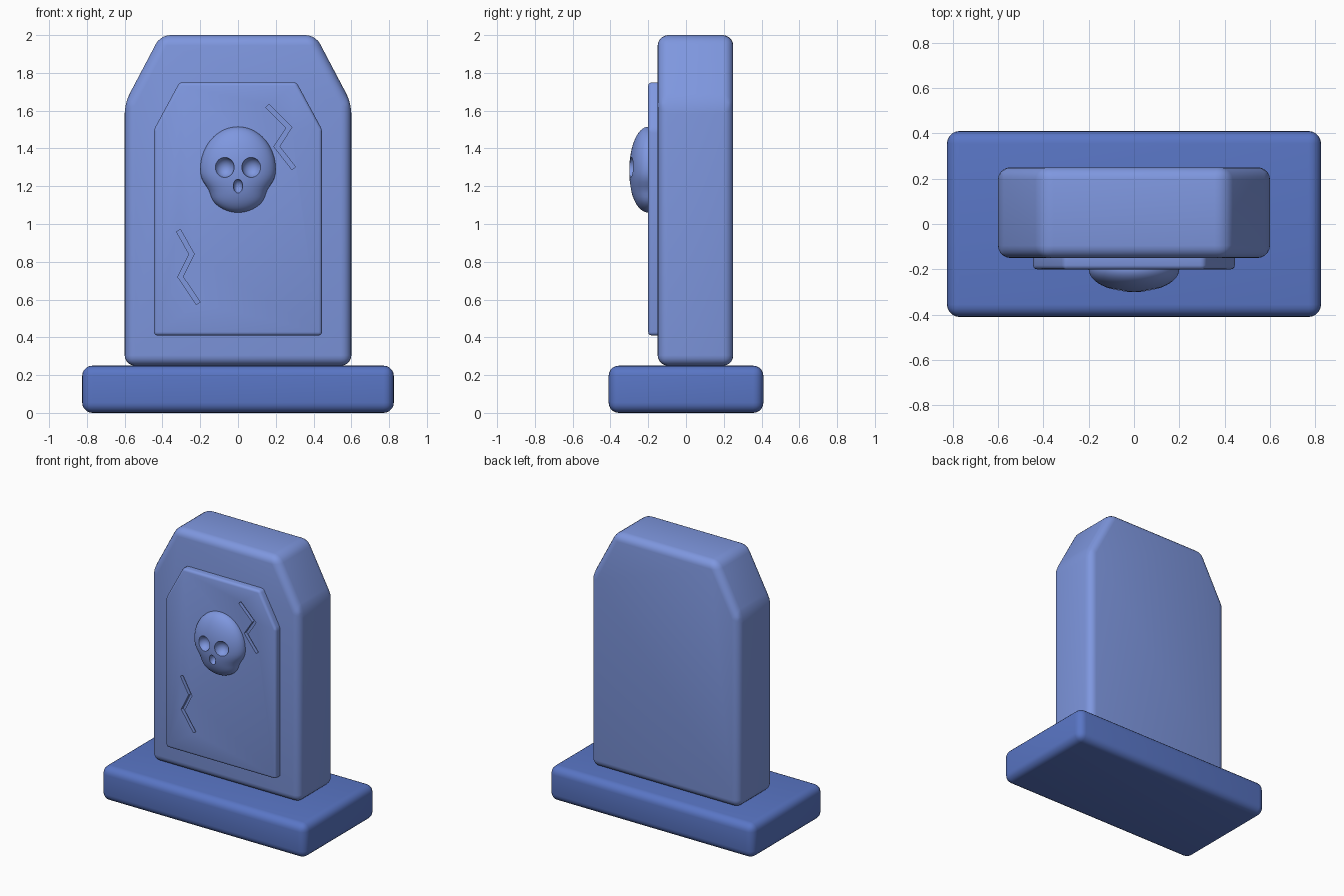
import bpy, bmesh, math
from mathutils import Vector

if "Cube" in bpy.data.objects:
    bpy.data.objects.remove(bpy.data.objects["Cube"], do_unlink=True)


def material(name, rgb):
    m = bpy.data.materials.new(name)
    m.use_nodes = True
    color = (*rgb, 1)
    m.diffuse_color = color
    m.node_tree.nodes["Principled BSDF"].inputs["Base Color"].default_value = color
    return m


stone = material("light blue stone", (0.21, 0.31, 0.74))
plinth = material("deep blue stone", (0.10, 0.18, 0.56))


def finish(name, bm, mat=None):
    bmesh.ops.recalc_face_normals(bm, faces=bm.faces)
    mesh = bpy.data.meshes.new(name)
    bm.to_mesh(mesh)
    bm.free()
    obj = bpy.data.objects.new(name, mesh)
    bpy.context.collection.objects.link(obj)
    if mat:
        mesh.materials.append(mat)
    return obj


def activate(obj):
    bpy.ops.object.select_all(action='DESELECT')
    obj.select_set(True)
    bpy.context.view_layer.objects.active = obj


def smooth(obj, degrees=40):
    activate(obj)
    bpy.ops.object.shade_smooth_by_angle(angle=math.radians(degrees))


def prism(name, outline, y0, y1, mat=None):
    """Extrude an x-z outline from y0 to y1."""
    bm = bmesh.new()
    face = bm.faces.new([bm.verts.new((x, y0, z)) for x, z in outline])
    ext = bmesh.ops.extrude_face_region(bm, geom=[face])
    verts = [v for v in ext["geom"] if isinstance(v, bmesh.types.BMVert)]
    bmesh.ops.translate(bm, verts=verts, vec=(0, y1 - y0, 0))
    return finish(name, bm, mat)


def mirrored(half):
    return half + [(-x, z) for x, z in reversed(half)]


def bevel(obj, width, segments=5):
    mod = obj.modifiers.new("rounded edges", 'BEVEL')
    mod.width, mod.segments = width, segments
    mod.limit_method, mod.angle_limit = 'ANGLE', math.radians(15)
    activate(obj)
    bpy.ops.object.modifier_apply(modifier=mod.name)


def carve(obj, cutters):
    for cutter in cutters:
        cutter.hide_render = True
        mod = obj.modifiers.new("carve", 'BOOLEAN')
        mod.operation, mod.solver, mod.object = 'DIFFERENCE', 'EXACT', cutter
        activate(obj)
        bpy.ops.object.modifier_apply(modifier=mod.name)
        bpy.data.objects.remove(cutter, do_unlink=True)


def ellipsoid(center, radii, segments=24, rings=16):
    bm = bmesh.new()
    bmesh.ops.create_uvsphere(bm, u_segments=segments, v_segments=rings, radius=1)
    for v in bm.verts:
        v.co = Vector(c + r * p for c, r, p in zip(center, radii, v.co))
    return bm


def crack(points, half_width=0.012):
    """Zigzag strip with mitred corners, used to cut a groove."""
    pts = [Vector(p) for p in points]
    left, right = [], []
    for i, p in enumerate(pts):
        a, b = pts[max(i - 1, 0)], pts[min(i + 1, len(pts) - 1)]
        d1 = (p - a).normalized() if i else (b - p).normalized()
        d2 = (b - p).normalized() if b != p else d1
        n1, n2 = Vector((-d1.y, d1.x)), Vector((-d2.y, d2.x))
        n = (n1 + n2).normalized()
        off = n * (half_width / n.dot(n1))
        left.append(p + off)
        right.append(p - off)
    return prism("crack_cutter", left + right[::-1], -0.25, -0.175)


# Plinth
base = prism("base", mirrored([(0.825, 0), (0.825, 0.25)]), -0.41, 0.41, plinth)
bevel(base, 0.055)
smooth(base)

# Upright slab with sloped shoulders
slab = prism("slab", mirrored([(0.6, 0.25), (0.6, 1.64), (0.41, 2.0)]), -0.15, 0.25, stone)
bevel(slab, 0.055)
smooth(slab)

# Raised front panel with cracks
panel = prism("front_panel", mirrored([(0.445, 0.41), (0.445, 1.5), (0.31, 1.75)]),
              -0.2, -0.1, stone)
bevel(panel, 0.018, 3)
carve(panel, [
    crack([(0.155, 1.625), (0.27, 1.51), (0.205, 1.41), (0.295, 1.295)]),
    crack([(-0.315, 0.965), (-0.245, 0.84), (-0.305, 0.72), (-0.21, 0.58)]),
])
smooth(panel, 30)

# Skull: an ellipsoid pinched at the cheeks, with a fuller jaw
bm = ellipsoid((0, 0, 0), (1, 1, 1), 48, 32)
for v in bm.verts:
    x, y, z = v.co
    pinch = 1 - 0.12 * math.exp(-((z + 0.5) / 0.22) ** 2)
    jaw = 1 + 0.08 * max(0, -z)
    v.co = (0.2 * x * pinch, -0.2 + 0.1 * y * jaw, 1.288 + 0.227 * z)
skull = finish("skull", bm, stone)
sockets = [finish("eye_cutter", ellipsoid((s * 0.072, -0.3, 1.3), (0.052, 0.055, 0.054)))
           for s in (-1, 1)]
sockets.append(finish("nose_cutter", ellipsoid((0, -0.295, 1.2), (0.025, 0.035, 0.037))))
carve(skull, sockets)
smooth(skull, 40)
